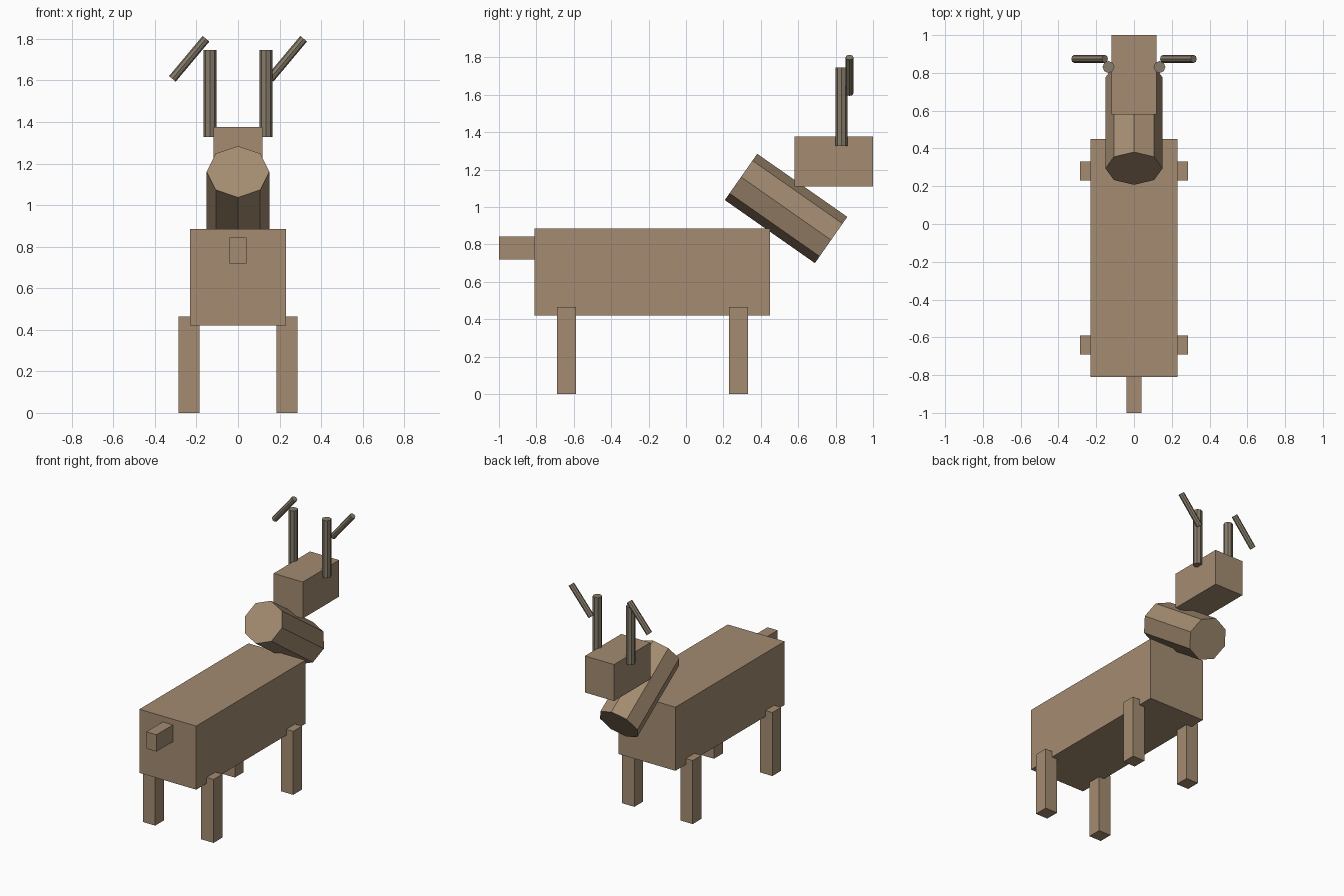
import bpy
from math import radians

if "Cube" in bpy.data.objects:
    bpy.data.objects.remove(bpy.data.objects["Cube"])


def material(name, color):
    m = bpy.data.materials.new(name)
    m.diffuse_color = (*color, 1)
    m.use_nodes = True
    m.node_tree.nodes["Principled BSDF"].inputs["Base Color"].default_value = m.diffuse_color
    return m


FUR = material("fur_brown", (0.37, 0.26, 0.165))
HORN = material("antler_brown", (0.24, 0.20, 0.145))


def finish(name, mat):
    ob = bpy.context.object
    ob.name = ob.data.name = name
    ob.data.materials.append(mat)
    return ob


def box(name, x, y, z, mat=FUR):
    """Box from (min, max) ranges on each axis."""
    bpy.ops.mesh.primitive_cube_add(size=1, location=[sum(r) / 2 for r in (x, y, z)])
    bpy.context.object.scale = [r[1] - r[0] for r in (x, y, z)]
    bpy.ops.object.transform_apply(location=False, rotation=False, scale=True)
    return finish(name, mat)


def rod(name, centre, radius, length, rotation=(0, 0, 0), mat=HORN):
    """Eight-sided flat-faced cylinder."""
    bpy.ops.mesh.primitive_cylinder_add(vertices=8, radius=radius, depth=length,
                                        location=centre,
                                        rotation=[radians(a) for a in rotation])
    return finish(name, mat)


# Body, tail and head
box("body", (-0.23, 0.23), (-0.811, 0.45), (0.42, 0.885))
box("tail", (-0.041, 0.041), (-1.0, -0.80), (0.72, 0.843))
box("head", (-0.118, 0.118), (0.58, 1.0), (1.11, 1.377))

# Slanted neck
rod("neck", (0, 0.535, 0.992), 0.151, 0.588, (55, 0, 0), FUR)

for side, s in (("left", -1), ("right", 1)):
    # Legs
    for end, y in (("rear", -0.64), ("front", 0.28)):
        x = 0.236 * s
        box(f"{end}_leg_{side}", (x - 0.05, x + 0.05), (y - 0.051, y + 0.051), (0, 0.464))
    # Antlers: upright stem and a branch, both branches leaning the same way
    rod(f"antler_stem_{side}", (0.135 * s, 0.831, 1.537), 0.0315, 0.42)
    rod(f"antler_branch_{side}", (0.235 * s, 0.874, 1.704), 0.021, 0.252, (0, 40, 0))
